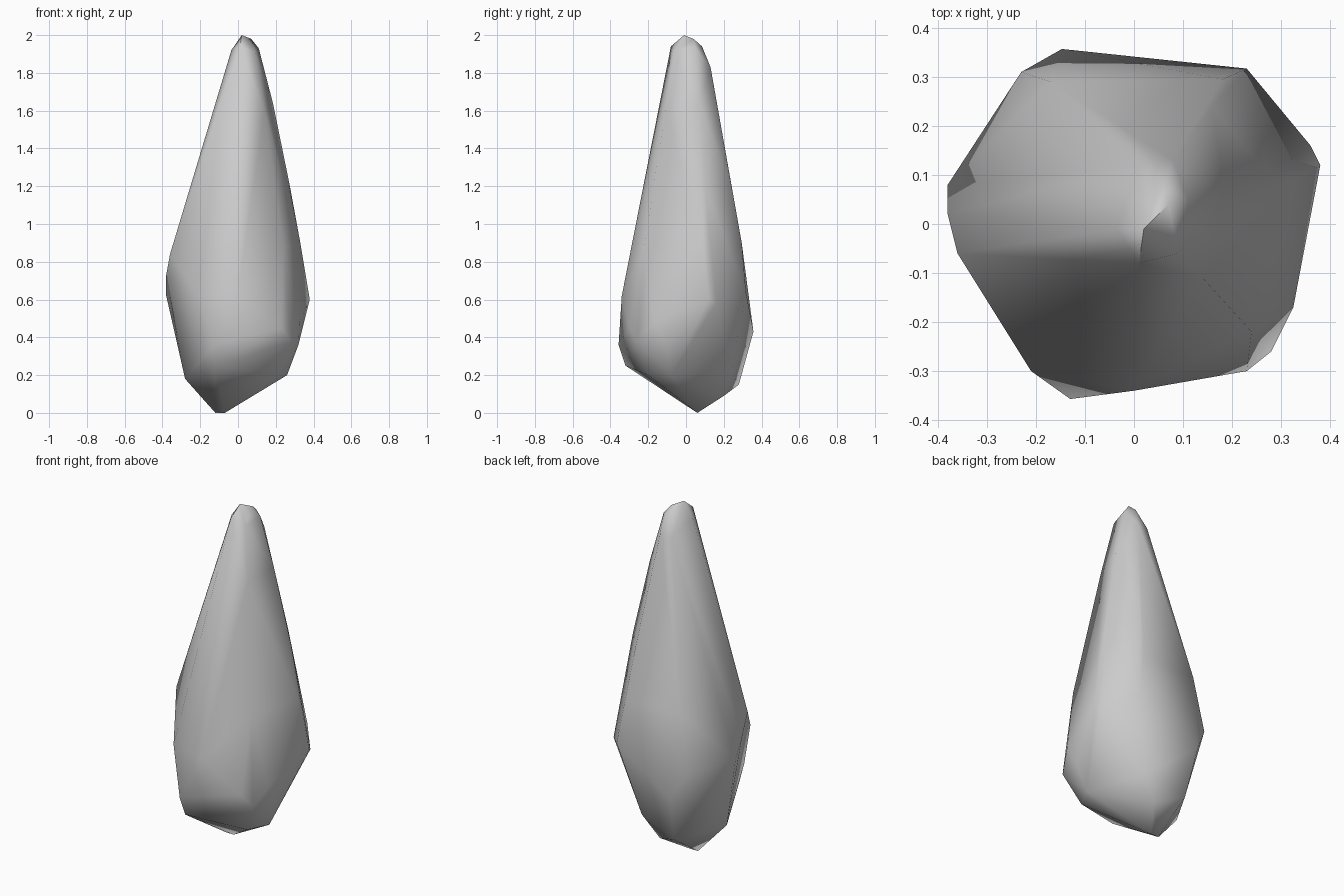
import bpy, bmesh, math

# Corner points of the chipped stone, grouped from base to tip
base = [(-.12, .06, 0), (-.07, .06, 0), (.03, .20, .09), (-.12, .28, .15)]
lower = [(-.28, .02, .18), (-.12, -.32, .25), (.20, -.20, .20), (.26, -.08, .20),
         (-.13, -.357, .36), (.28, -.26, .38), (.32, -.10, .36), (.12, .24, .22),
         (-.147, .357, .43)]
belly = [(-.38, .08, .62), (-.38, .02, .73), (-.36, -.06, .84),
         (-.21, -.30, .63), (0, -.34, .62), (.23, -.30, .45), (.325, -.17, .48),
         (.38, .12, .60), (.36, .16, .58), (.23, .317, .64), (-.23, .31, .58),
         (.33, .09, .90), (.18, .295, .90), (-.17, .29, .90),
         (.24, -.22, .88), (-.18, -.255, .85)]
neck = [(-.245, -.01, 1.17), (-.11, .23, 1.2), (.16, .24, 1.2), (.275, .10, 1.2),
        (.19, -.17, 1.2), (-.11, -.20, 1.2),
        (-.115, -.01, 1.62), (-.03, .155, 1.6), (.10, .165, 1.6), (.185, .07, 1.64),
        (.14, -.11, 1.6), (-.05, -.13, 1.6)]
tip = [(.01, .12, 1.83), (.08, .13, 1.83), (-.035, -.01, 1.92), (.01, -.08, 1.94),
       (.09, -.06, 1.91), (.11, .05, 1.93), (.06, .085, 1.94),
       (.02, -.01, 2.0), (.07, .04, 1.98)]

bm = bmesh.new()
for p in base + lower + belly + neck + tip:
    bm.verts.new(p)
bmesh.ops.convex_hull(bm, input=bm.verts[:])
inside = [v for v in bm.verts if not v.link_faces]
bmesh.ops.delete(bm, geom=inside, context='VERTS')
bmesh.ops.recalc_face_normals(bm, faces=bm.faces[:])

# Stone shard with soft facets and a few crisp edges
mesh = bpy.data.meshes.new("stone_shard")
bm.to_mesh(mesh)
bm.free()
shard = bpy.data.objects.new("stone_shard", mesh)
bpy.context.collection.objects.link(shard)
bpy.context.view_layer.objects.active = shard
shard.select_set(True)
bpy.ops.object.shade_smooth_by_angle(angle=math.radians(60))
